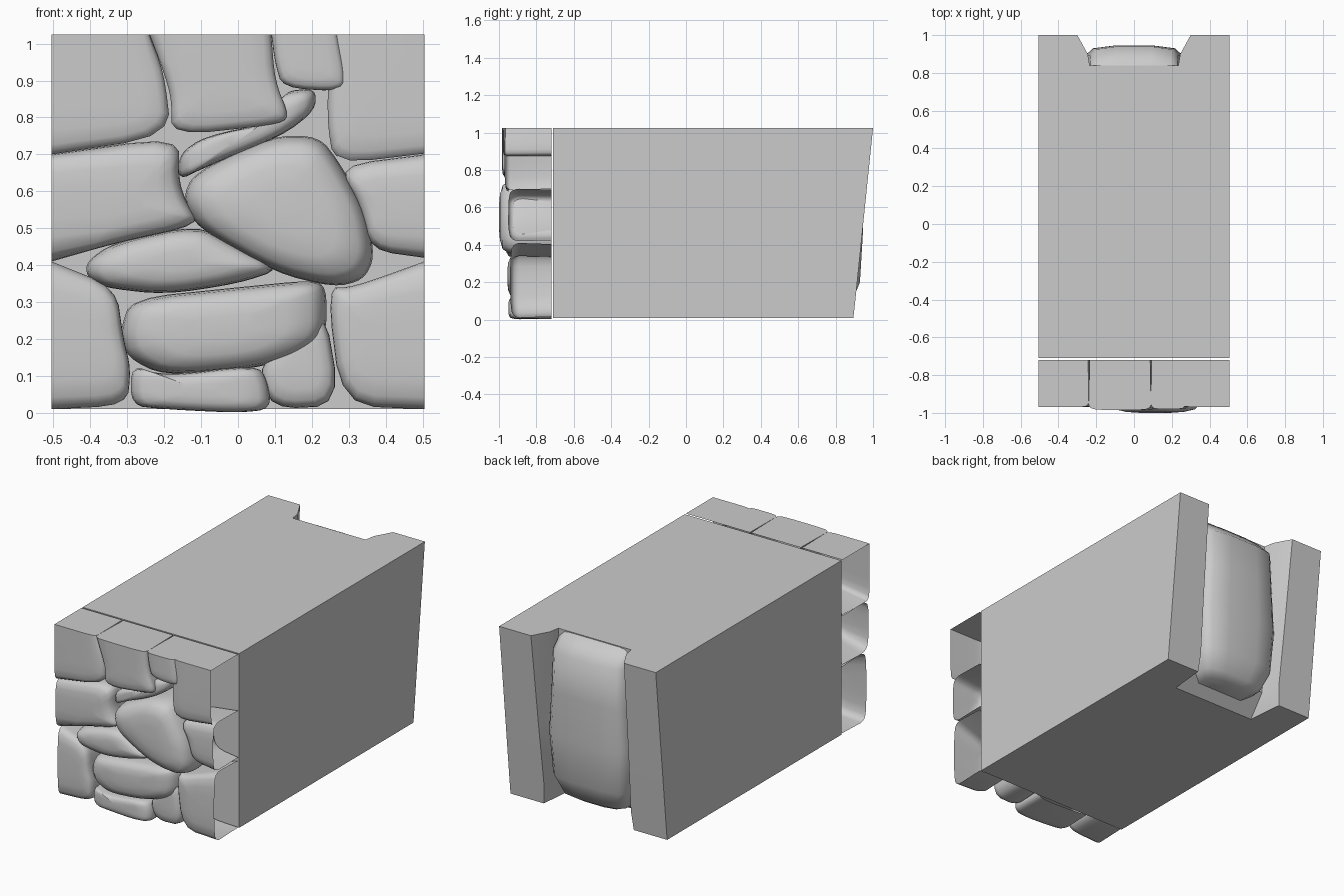
import bpy, bmesh, math
from mathutils import Vector

if "Cube" in bpy.data.objects:
    bpy.data.objects.remove(bpy.data.objects["Cube"], do_unlink=True)

HALF, TOP = 0.505, 1.025       # half width and top of the wall block
BACK = -0.72                   # plane behind the facing stones

stone = bpy.data.materials.new("grey_stone")
stone.use_nodes = True
grey = (0.6, 0.6, 0.6, 1)
stone.diffuse_color = grey
stone.node_tree.nodes["Principled BSDF"].inputs["Base Color"].default_value = grey


def finish(name, bm, angle=40):
    bmesh.ops.recalc_face_normals(bm, faces=bm.faces)
    mesh = bpy.data.meshes.new(name)
    bm.to_mesh(mesh)
    bm.free()
    mesh.materials.append(stone)
    obj = bpy.data.objects.new(name, mesh)
    bpy.context.scene.collection.objects.link(obj)
    bpy.ops.object.select_all(action="DESELECT")
    obj.select_set(True)
    bpy.context.view_layer.objects.active = obj
    bpy.ops.object.shade_smooth_by_angle(angle=math.radians(angle))
    return obj


def loft(bm, rings):
    """Join closed rings of points with quads and return the vertex rings."""
    loops = [[bm.verts.new(p) for p in ring] for ring in rings]
    for a, b in zip(loops, loops[1:]):
        for i in range(len(a)):
            j = (i + 1) % len(a)
            bm.faces.new((a[i], a[j], b[j], b[i]))
    return loops


def fixed(p):
    """Outline points on the outer border of the wall keep sharp corners."""
    return abs(p.x) > 0.5 or p.y > 1.01


def rounded(points):
    """Cut each free corner of an outline twice."""
    for _ in range(2):
        out = []
        for i, p in enumerate(points):
            if fixed(p):
                out.append(p)
            else:
                out.append(p.lerp(points[i - 1], 0.22))
                out.append(p.lerp(points[(i + 1) % len(points)], 0.22))
        points = out
    return points


def facing_stone(name, outline, front, bulge, open_below=False):
    """Hollow stone: outline in hundredths (x, z), open at back and wall ends."""
    pts = []
    for x, z in outline:
        x, z = x / 100, z / 100
        pts.append(Vector((math.copysign(HALF, x) if abs(x) > 0.49 else x,
                           TOP if z > 1.01 else z)))
    pts = rounded(pts)
    lo_x, hi_x = min(p.x for p in pts), max(p.x for p in pts)
    lo_z, hi_z = min(p.y for p in pts), max(p.y for p in pts)
    mid = Vector(((lo_x + hi_x) / 2, (lo_z + hi_z) / 2))

    def ring(scale, y):
        result = []
        for p in pts:
            q = mid + (p - mid) * scale
            if abs(p.x) > 0.5:
                q.x = p.x
            if p.y > 1.01:
                q.y = p.y
            result.append((q.x, y, q.y))
        return result

    bm = bmesh.new()
    steps = [(1, 1), (0.985, 0.7), (0.94, 0.38), (0.84, 0.15), (0.6, 0.04), (0.3, 0)]
    rings = [ring(0.97, BACK)] + [ring(s, front + bulge * t) for s, t in steps]
    last = loft(bm, rings)[-1]
    bm.faces.new(last)
    bmesh.ops.recalc_face_normals(bm, faces=bm.faces)
    # wall ends stay open
    gone = [f for f in bm.faces if all(abs(v.co.x) > 0.5 for v in f.verts)]
    if open_below:
        gone += [f for f in bm.faces if f not in gone and f.normal.z < -0.8]
    bmesh.ops.delete(bm, geom=gone, context="FACES")
    return finish(name, bm, 50)


# Top course
facing_stone("top_right_side_stone", [(-50, 102), (-24, 102), (-20, 92), (-18, 75), (-50, 70)],
             -0.97, 0.03)
facing_stone("top_centre_stone", [(-24, 102), (9, 102), (10, 90), (14, 80), (10, 78),
                                  (-18, 75), (-18, 85), (-20, 92)], -0.985, 0.03)
facing_stone("top_small_stone", [(9, 102), (27, 102), (29, 93), (29, 87), (12, 88), (10, 95)],
             -0.98, 0.03)
facing_stone("top_left_side_stone", [(25, 102), (50, 102), (50, 70), (26, 67), (24, 80)],
             -0.97, 0.03, True)
facing_stone("wedge_stone", [(12, 87), (21, 88), (21, 82), (12, 75), (-10, 66), (-16, 63),
                             (-16, 70), (-9, 75), (11, 79)], -0.95, 0.09)

# Middle course
facing_stone("middle_right_side_stone", [(-50, 70), (-16, 75), (-16, 63), (-14, 57), (-10, 51),
                                         (-33, 46), (-50, 41)], -0.96, 0.07)
facing_stone("large_round_stone", [(-15, 58), (-12, 65), (9, 75), (22, 75), (28, 67), (35, 54),
                                   (37, 42), (34, 36), (26, 34), (10, 38), (-11, 50)],
             -1.0, 0.13)
facing_stone("middle_left_side_stone", [(27, 67), (50, 70), (50, 42), (36, 44), (33, 56)],
             -0.95, 0.06)
facing_stone("long_thin_stone", [(-41, 41), (-34, 46), (-11, 51), (0, 45), (12, 39), (0, 35),
                                 (-20, 32), (-37, 34), (-41, 37)], -0.965, 0.12)

# Bottom course
facing_stone("bottom_right_side_stone", [(-50, 41), (-33, 34), (-31, 20), (-29, 12), (-30, 2),
                                         (-50, 1)], -0.94, 0.05)
facing_stone("bottom_centre_stone", [(-29, 31), (0, 34), (20, 36), (24, 34), (24, 21), (17, 16),
                                     (5, 12), (-20, 10), (-30, 15), (-32, 22)], -0.955, 0.12)
facing_stone("foot_stone", [(-29, 13), (-20, 10), (5, 13), (8, 9), (9, 1), (0, 0), (-20, 1),
                            (-29, 2)], -0.95, 0.06)
facing_stone("bottom_wedge_stone", [(5, 13), (23, 31), (28, 2), (9, 1)], -0.91, 0.05)
facing_stone("bottom_left_side_stone", [(24, 34), (31, 34), (50, 41), (50, 1), (28, 2)],
             -0.94, 0.05)

# Wall block with a channel down its sloping back
block = bmesh.new()
levels = []
for z, back, floor, lip, inner in ((0.01, 0.895, 0.68, 0.29, 0.27), (0.12, 0.907, 0.8, 0.28, 0.25),
                                   (0.5, 0.946, 0.82, 0.29, 0.25), (TOP, 1, 0.84, 0.3, 0.235)):
    half = [(HALF, -0.71), (HALF, back), (lip, back), (inner + 0.01, back - 0.1), (inner, floor)]
    side = [(x, y, z) for x, y in half]
    levels.append(side + [(-x, y, z) for x, y, z in reversed(side)])
ends = loft(block, levels)
block.faces.new(ends[0])
block.faces.new(ends[-1])
finish("wall_block", block, 35)

# Upright stone set in the back channel
rock = bmesh.new()
levels = []
for z, width, back in ((0.06, 0.15, 0.84), (0.09, 0.2, 0.885), (0.2, 0.24, 0.93),
                       (0.45, 0.255, 0.945), (0.7, 0.24, 0.945), (0.93, 0.232, 0.94),
                       (1.02, 0.23, 0.85)):
    right = [(width, 0.72), (width, back - 0.05), (width * 0.85, back - 0.015), (width * 0.4, back)]
    levels.append([(x, y, z) for x, y in right] + [(-x, y, z) for x, y in reversed(right)])
ends = loft(rock, levels)
rock.faces.new(ends[0])
rock.faces.new(ends[-1])
finish("back_channel_stone", rock, 50)
